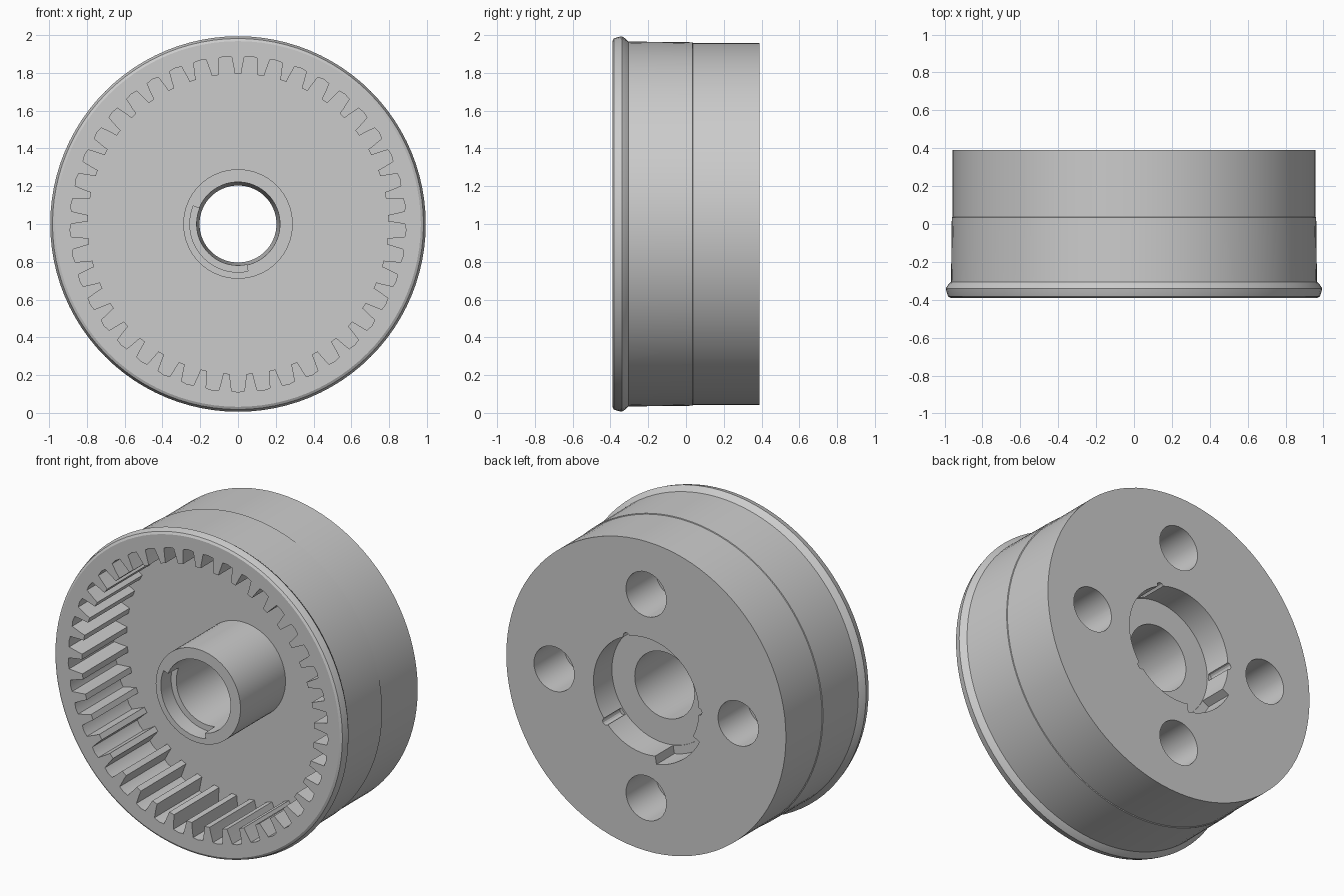
import bpy, bmesh
from math import sin, cos, pi, radians

if "Cube" in bpy.data.objects:
    bpy.data.objects.remove(bpy.data.objects["Cube"])

CZ = 1.0  # axle height


def finish(name, bm):
    bmesh.ops.recalc_face_normals(bm, faces=bm.faces)
    me = bpy.data.meshes.new(name)
    bm.to_mesh(me)
    bm.free()
    ob = bpy.data.objects.new(name, me)
    bpy.context.collection.objects.link(ob)
    return ob


def lathe(name, profile, n=96):
    """Solid of revolution around the y axis from (radius, y) pairs."""
    bm = bmesh.new()
    rings = [[bm.verts.new((r * cos(2 * pi * i / n), y, CZ + r * sin(2 * pi * i / n)))
              for i in range(n)] for r, y in profile]
    for a, b in zip(rings, rings[1:]):
        for i in range(n):
            j = (i + 1) % n
            bm.faces.new((a[i], a[j], b[j], b[i]))
    bm.faces.new(rings[0])
    bm.faces.new(rings[-1])
    return finish(name, bm)


def prism(name, pts, y0, y1):
    """Extrude an outline of (x, z) points along y."""
    bm = bmesh.new()
    a = [bm.verts.new((x, y0, CZ + z)) for x, z in pts]
    b = [bm.verts.new((x, y1, CZ + z)) for x, z in pts]
    bm.faces.new(a)
    bm.faces.new(b)
    for i in range(len(a)):
        j = (i + 1) % len(a)
        bm.faces.new((a[i], a[j], b[j], b[i]))
    return finish(name, bm)


def polar(r, ang):
    return (r * cos(ang), r * sin(ang))


def sector(r0, r1, a0, a1, n=20):
    angs = [radians(a0 + (a1 - a0) * i / n) for i in range(n + 1)]
    return [polar(r1, a) for a in angs] + [polar(r0, a) for a in reversed(angs)]


def circle(cx, cz, r, n=32):
    return [(cx + r * cos(2 * pi * i / n), cz + r * sin(2 * pi * i / n)) for i in range(n)]


def boolean(target, other, op='DIFFERENCE'):
    other.hide_render = True
    m = target.modifiers.new(op.lower(), 'BOOLEAN')
    m.operation, m.object, m.solver = op, other, 'EXACT'
    bpy.context.view_layer.objects.active = target
    bpy.ops.object.modifier_apply(modifier=m.name)
    bpy.data.objects.remove(other)


# Drum with rounded front flange
wheel = lathe("ring_gear_wheel", [
    (0.968, -0.39), (0.982, -0.382), (0.988, -0.365), (0.994, -0.34), (0.982, -0.322),
    (0.966, -0.305), (0.962, 0.035), (0.957, 0.037), (0.957, 0.39)])

# Front cavity with 41 internal teeth
TEETH, outline = 41, []
p = 2 * pi / TEETH
for k in range(TEETH):
    c = pi / 2 + (k + 0.5) * p
    for r, w in ((0.795, -0.36), (0.83, -0.32), (0.885, -0.25), (0.89, 0),
                 (0.885, 0.25), (0.83, 0.32), (0.795, 0.36)):
        outline.append(polar(r, c + w * p))
boolean(wheel, prism("tooth_cutter", outline, -0.5, 0.05))

# Central hub tube
boolean(wheel, lathe("hub", [(0.29, -0.39), (0.29, 0.12)], 64), 'UNION')
boolean(wheel, lathe("bore_cutter", [(0.224, -0.45), (0.195, 0.5)], 64))
boolean(wheel, prism("hub_slot_cutter", sector(0.15, 0.255, 158, 282), -0.45, -0.29))

# Rear counterbore, key slot and small notches
boolean(wheel, lathe("counterbore_cutter", [(0.36, 0.21), (0.36, 0.5)], 64))
boolean(wheel, prism("key_slot_cutter", sector(0.25, 0.41, 207, 260), 0.215, 0.5))
for a in (68, 180, 320):
    x, z = polar(0.36, radians(a))
    boolean(wheel, prism("notch_cutter", circle(x, z, 0.022, 12), 0.22, 0.5))

# Four blind holes in the rear face
for i in range(4):
    x, z = polar(0.63, i * pi / 2)
    boolean(wheel, prism("rear_hole_cutter", circle(x, z, 0.138), 0.1, 0.5))

bpy.ops.object.select_all(action='DESELECT')
wheel.select_set(True)
bpy.context.view_layer.objects.active = wheel
bpy.ops.object.shade_smooth_by_angle(angle=radians(25))
